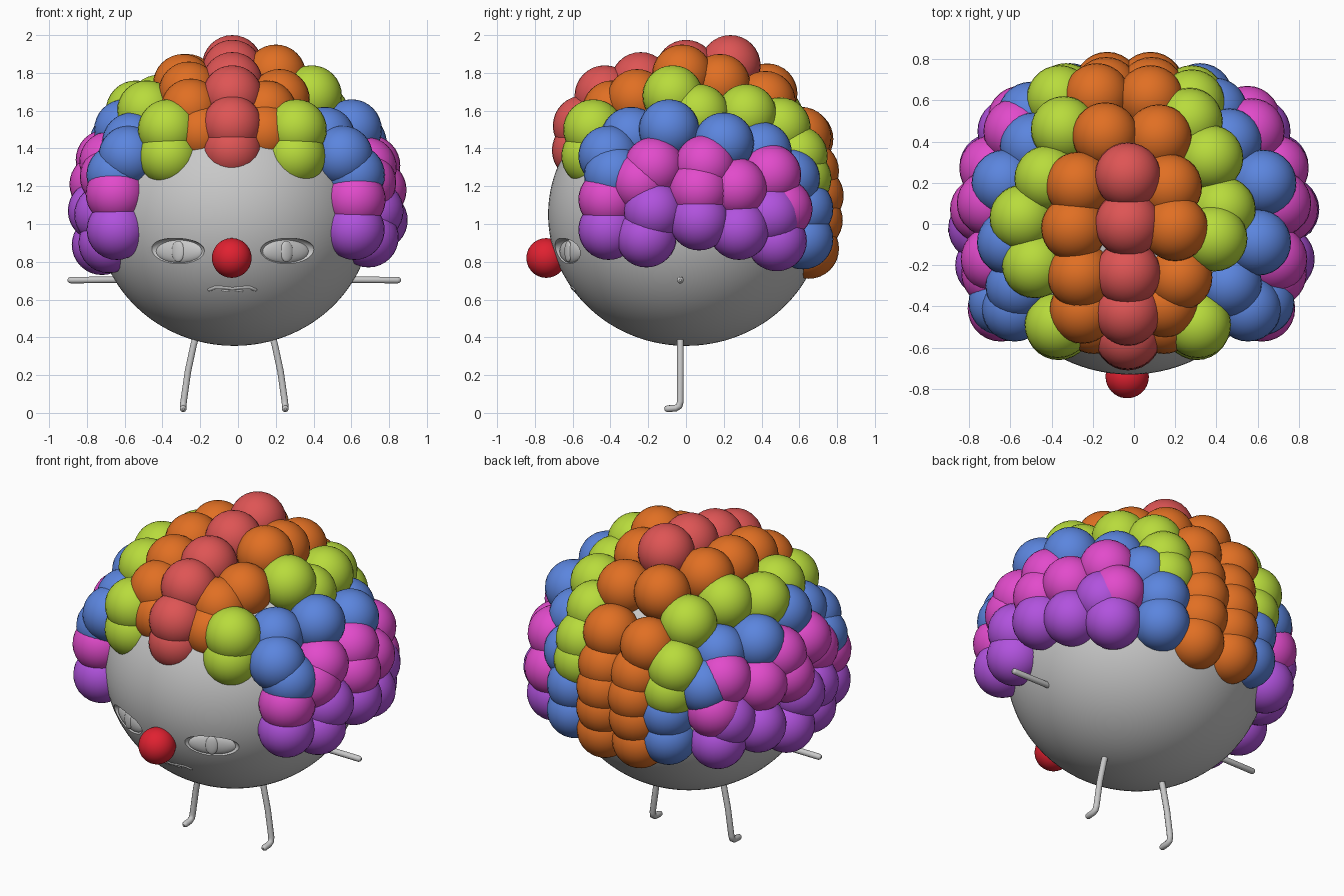
import bpy, bmesh, math
from mathutils import Matrix, Vector

if "Cube" in bpy.data.objects:
    bpy.data.objects.remove(bpy.data.objects["Cube"])

def material(name, rgb):
    m = bpy.data.materials.new(name)
    m.diffuse_color = (*rgb, 1)
    m.use_nodes = True
    m.node_tree.nodes["Principled BSDF"].inputs["Base Color"].default_value = m.diffuse_color
    return m

grey = material("light grey", (0.58, 0.58, 0.58))
nose_red = material("bright red", (0.74, 0.015, 0.03))
hair_mats = {
    "red": material("coral red", (0.73, 0.09, 0.09)),
    "orange": material("orange", (0.75, 0.16, 0.017)),
    "green": material("lime green", (0.48, 0.71, 0.045)),
    "blue": material("blue", (0.105, 0.235, 0.73)),
    "magenta": material("magenta", (0.76, 0.07, 0.60)),
    "purple": material("purple", (0.44, 0.085, 0.73)),
}

def balls(name, mat, matrices, seg=28, rings=16):
    """One smooth object made of unit spheres placed by matrices."""
    bm = bmesh.new()
    for m in matrices:
        bmesh.ops.create_uvsphere(bm, u_segments=seg, v_segments=rings, radius=1, matrix=m)
    for f in bm.faces:
        f.smooth = True
    me = bpy.data.meshes.new(name)
    bm.to_mesh(me)
    bm.free()
    me.materials.append(mat)
    ob = bpy.data.objects.new(name, me)
    bpy.context.collection.objects.link(ob)
    return ob

def place(loc, scale, turn=0):
    return Matrix.Translation(loc) @ Matrix.Rotation(turn, 4, 'Z') @ Matrix.Diagonal((*scale, 1))

def tube(name, pts, r):
    """Round rod through points, rounded ends, soft bends."""
    cu = bpy.data.curves.new(name, 'CURVE')
    cu.dimensions = '3D'
    cu.bevel_depth = r
    cu.bevel_resolution = 3
    cu.use_fill_caps = True
    sp = cu.splines.new('POLY')
    a, b = Vector(pts[0]), Vector(pts[-1])
    da = (a - Vector(pts[1])).normalized() * r
    db = (b - Vector(pts[-2])).normalized() * r
    full = [(a + da * .95, .35), (a + da * .6, .8)] + [(Vector(p), 1) for p in pts] \
        + [(b + db * .6, .8), (b + db * .95, .35)]
    sp.points.add(len(full) - 1)
    for q, (p, rad) in zip(sp.points, full):
        q.co = (*p, 1)
        q.radius = rad
    sp.use_smooth = True
    cu.materials.append(grey)
    ob = bpy.data.objects.new(name, cu)
    bpy.context.collection.objects.link(ob)
    return ob

# body: near-round ellipsoid
BC, BR = Vector((-0.02, 0.0, 1.05)), Vector((0.73, 0.73, 0.695))

def face_y(x, z):
    return BC.y - BR.y * math.sqrt(1 - ((x - BC.x) / BR.x) ** 2 - ((z - BC.z) / BR.z) ** 2)

body = balls("body", grey, [place(BC, BR)], 96, 64)

# eyes: carved sockets, flat eyeballs, oval pupils
CX = -0.03
sockets, whites, pupils = [], [], []
for s in (-1, 1):
    x, z = CX + s * 0.295, 0.855
    turn = s * math.radians(25)
    at = Vector((x, face_y(x, z), z))
    inward = Vector((-math.sin(turn), math.cos(turn), 0))
    sockets.append(place(at, (0.162, 0.055, 0.073), turn))
    whites.append(place(at + inward * 0.042, (0.145, 0.03, 0.064), turn))
    pupils.append(place(at + inward * 0.018, (0.036, 0.014, 0.056), turn))
cutter = balls("socket_cutter", grey, sockets, 48, 24)
cutter.hide_render = True
mod = body.modifiers.new("sockets", 'BOOLEAN')
mod.operation = 'DIFFERENCE'
mod.solver = 'EXACT'
mod.object = cutter
bpy.context.view_layer.objects.active = body
body.select_set(True)
bpy.ops.object.modifier_apply(modifier=mod.name)
bpy.data.objects.remove(cutter)
bpy.ops.object.shade_smooth_by_angle(angle=math.radians(30))
balls("eyeballs", grey, whites)
balls("pupils", grey, pupils)

# nose
balls("nose", nose_red, [place((CX - 0.003, -0.74, 0.82), (0.105,) * 3)], 40, 24)

# mouth: thin frown sunk into the face
frown = [(-.12, .655), (-.09, .668), (-.04, .666), (0, .66), (.04, .666), (.09, .668), (.12, .655)]
tube("mouth", [(CX + x, face_y(CX + x, z) + 0.008, z) for x, z in frown], 0.012)
lip = [(-.05, .648), (0, .654), (.05, .648)]
tube("lower_lip", [(CX + x, face_y(CX + x, z) + 0.006, z) for x, z in lip], 0.009)

# arms and legs with forward feet
for s, side in ((-1, "left"), (1, "right")):
    c = -0.02
    tube(side + "_arm", [(c + s * 0.55, -0.03, 0.705), (c + s * 0.865, -0.03, 0.703)], 0.018)
    tube(side + "_leg", [(c + s * 0.19, -0.03, 0.45), (c + s * 0.215, -0.03, 0.36),
                         (c + s * 0.245, -0.03, 0.22), (c + s * 0.268, -0.03, 0.06),
                         (c + s * 0.27, -0.036, 0.036), (c + s * 0.27, -0.055, 0.025),
                         (c + s * 0.27, -0.098, 0.022)], 0.018)

# hair: strips of balls from the crown outwards, slightly uneven left to right
R = 0.16

def hair(color, points):
    balls("hair_" + color, hair_mats[color], [place(p, (R, R, R)) for p in points])

def mirrored(pts, cx):
    return [(cx + s * x, y, z) for x, y, z in pts for s in (-1, 1)]

def on_side(pairs, sides=(-1, 1), dz_left=0):
    """(y, z) pairs pushed sideways onto the hair shell."""
    out = []
    for y, z in pairs:
        x = 0.742 * math.sqrt(1 - ((y - .02) / .73) ** 2 - ((z - 1.07) / .76) ** 2)
        for s in sides:
            wide = (.05 if s < 0 else .025) if y < -.35 else 0
            out.append((s * (x + wide), y, z + (dz_left if s < 0 else 0)))
    return out

hair("red", [(CX, y, z) for y, z in
             ((-.55, 1.39), (-.545, 1.52), (-.43, 1.68), (-.24, 1.75), (0, 1.815), (.235, 1.84))])

hair("orange", mirrored([
    (.17, -.47, 1.48), (.11, .65, 1.28), (.105, .675, 1.15), (.11, .67, 1.02), (.12, .65, .87)], -.025) + [
    (.15, -.39, 1.60), (.22, -.26, 1.66), (.20, -.02, 1.79), (.17, .18, 1.74),
    (.12, .42, 1.65), (.08, .61, 1.46),
    (-.25, -.42, 1.61), (-.26, -.25, 1.70), (-.29, -.02, 1.74), (-.27, .19, 1.74),
    (-.14, .43, 1.69), (-.18, .62, 1.45)])

hair("green", mirrored([(.34, -.49, 1.50), (.335, -.50, 1.36)], CX) + [
    (.39, -.07, 1.68), (.43, .07, 1.58), (.37, .32, 1.58), (.27, .50, 1.51),
    (.28, .59, 1.36), (.28, .61, 1.24),
    (-.48, -.20, 1.60), (-.54, .03, 1.60), (-.42, .22, 1.63), (-.34, .46, 1.57),
    (-.36, .61, 1.36), (-.33, .62, 1.22)])

hair("blue", on_side([(-.41, 1.36), (-.38, 1.26), (-.09, 1.50), (.20, 1.43)]) + [
    (.46, -.29, 1.46), (.46, .40, 1.38), (.39, .55, 1.24), (.32, .62, 1.08), (.32, .62, .92),
    (-.56, -.30, 1.43), (-.49, .38, 1.40), (-.50, .53, 1.25), (-.31, .62, 1.08), (-.31, .61, .92)])

hair("magenta", on_side([
    (-.41, 1.13), (-.24, 1.22), (-.17, 1.30), (.07, 1.18), (.10, 1.31),
    (.27, 1.19), (.45, 1.26), (.51, 1.08)], dz_left=.03))

hair("purple", on_side([(-.41, .97), (.28, .97), (.48, .91), (.45, 1.05)])
     + on_side([(-.21, .93), (-.17, 1.07), (.07, 1.02)], (1,))
     + on_side([(-.21, .90), (-.02, 1.07), (.05, .89), (-.20, 1.05)], (-1,)))
